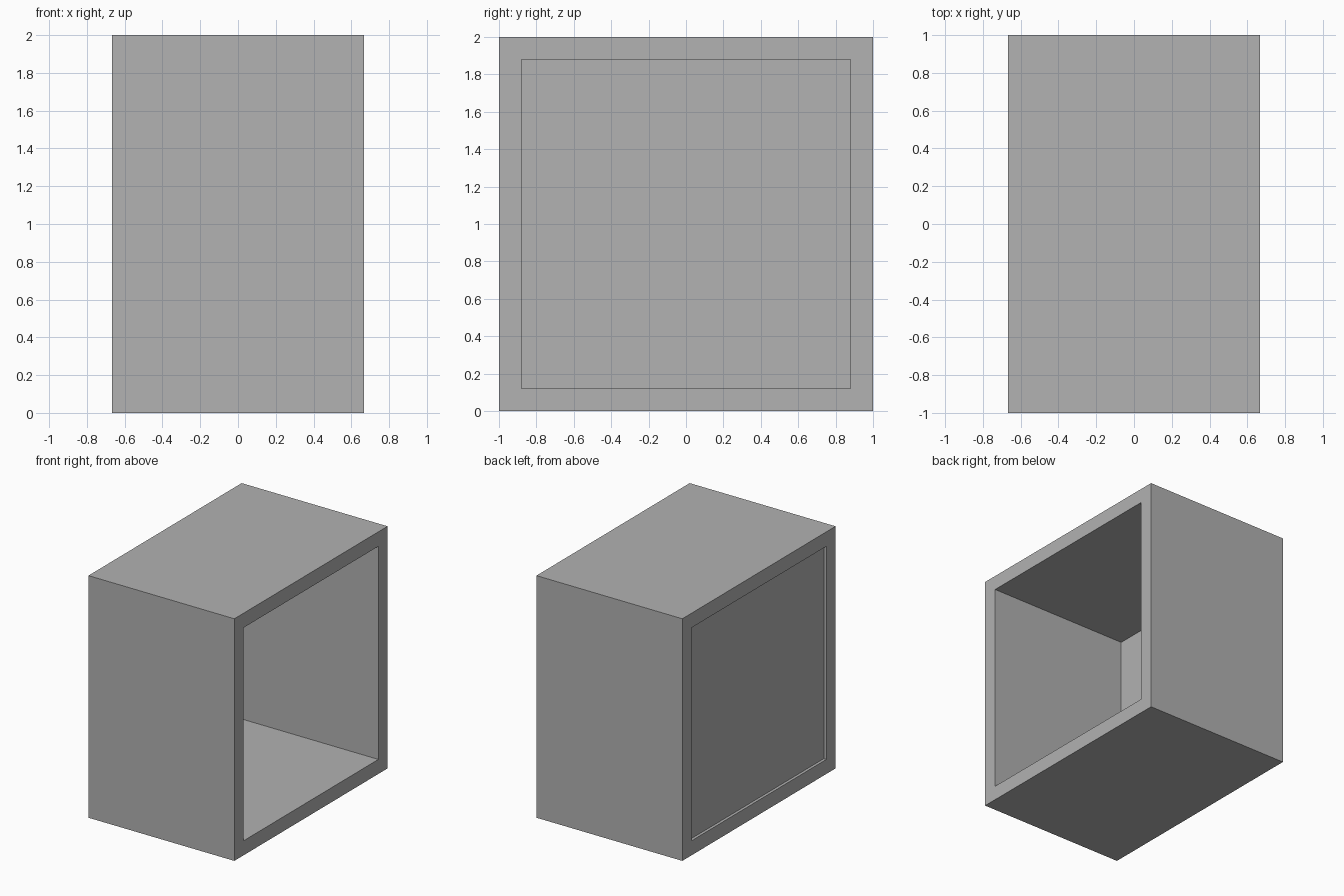
import bpy
import bmesh

WIDTH, SIDE, RIM = 1.333, 2.0, 0.12
PANEL_OUT, PANEL_IN = -0.643, -0.609

# Remove the default cube
cube = bpy.data.objects.get("Cube")
if cube:
    bpy.data.objects.remove(cube, do_unlink=True)

# Single flat grey
grey = bpy.data.materials.new("plain_grey")
grey.use_nodes = True
colour = (0.445, 0.445, 0.445, 1)
grey.diffuse_color = colour
grey.node_tree.nodes["Principled BSDF"].inputs["Base Color"].default_value = colour


def finish(name, bm):
    bmesh.ops.recalc_face_normals(bm, faces=bm.faces)
    mesh = bpy.data.meshes.new(name)
    bm.to_mesh(mesh)
    bm.free()
    mesh.materials.append(grey)
    obj = bpy.data.objects.new(name, mesh)
    bpy.context.collection.objects.link(obj)
    return obj


def square(bm, x, half):
    corners = ((-1, -1), (1, -1), (1, 1), (-1, 1))
    return [bm.verts.new((x, y * half, SIDE / 2 + z * half)) for y, z in corners]


# Square tube, open at both sides
bm = bmesh.new()
outer, inner = SIDE / 2, SIDE / 2 - RIM
loops = [square(bm, x, half) for x, half in (
    (-WIDTH / 2, outer), (WIDTH / 2, outer), (WIDTH / 2, inner), (-WIDTH / 2, inner))]
for a, b in zip(loops, loops[1:] + loops[:1]):
    for i in range(4):
        j = (i + 1) % 4
        bm.faces.new((a[i], a[j], b[j], b[i]))
finish("box_shell", bm)

# Thin panel slightly recessed in one opening
bm = bmesh.new()
bmesh.ops.create_cube(bm, size=1)
bmesh.ops.scale(bm, vec=(PANEL_IN - PANEL_OUT, 2 * inner, 2 * inner), verts=bm.verts)
bmesh.ops.translate(bm, vec=((PANEL_IN + PANEL_OUT) / 2, 0, SIDE / 2), verts=bm.verts)
finish("recessed_panel", bm)
